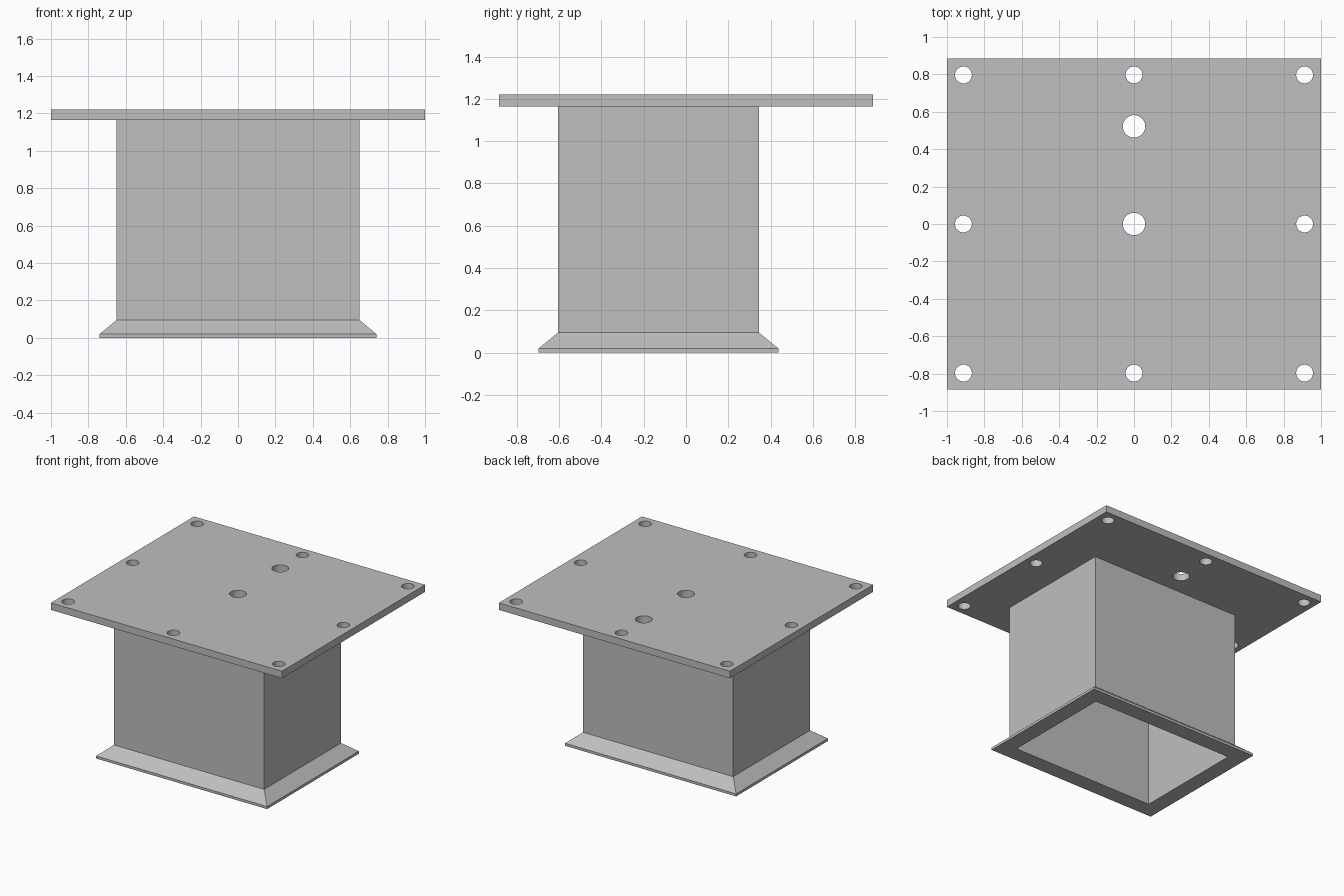
import bpy, bmesh, math

if "Cube" in bpy.data.objects:
    bpy.data.objects.remove(bpy.data.objects["Cube"])

grey = bpy.data.materials.new("plain_grey")
grey.diffuse_color = (0.52, 0.52, 0.52, 1)
grey.use_nodes = True
grey.node_tree.nodes["Principled BSDF"].inputs["Base Color"].default_value = grey.diffuse_color

PLATE_BOTTOM, PLATE_TOP = 1.165, 1.22
DUCT_Y = -0.13  # the duct sits forward of the plate centre


def make_object(name, bm):
    bmesh.ops.recalc_face_normals(bm, faces=bm.faces)
    mesh = bpy.data.meshes.new(name)
    bm.to_mesh(mesh)
    bm.free()
    mesh.materials.append(grey)
    obj = bpy.data.objects.new(name, mesh)
    bpy.context.collection.objects.link(obj)
    return obj


# Hollow rectangular duct with a flared foot: (half x, half y, z) rings
# running up the outside and back down the inside
rings = [(0.74, 0.567, 0), (0.74, 0.567, 0.02), (0.65, 0.475, 0.095),
         (0.65, 0.475, PLATE_BOTTOM), (0.615, 0.44, PLATE_BOTTOM), (0.615, 0.44, 0)]
bm = bmesh.new()
loops = [[bm.verts.new((sx * hx, DUCT_Y + sy * hy, z))
          for sx, sy in ((-1, -1), (1, -1), (1, 1), (-1, 1))]
         for hx, hy, z in rings]
for i, a in enumerate(loops):
    b = loops[(i + 1) % len(loops)]
    for j in range(4):
        k = (j + 1) % 4
        bm.faces.new((a[j], a[k], b[k], b[j]))
make_object("flared_duct", bm)

# Top mounting plate
bm = bmesh.new()
bmesh.ops.create_cube(bm, size=1)
bmesh.ops.scale(bm, verts=bm.verts, vec=(2, 1.77, PLATE_TOP - PLATE_BOTTOM))
bmesh.ops.translate(bm, verts=bm.verts, vec=(0, 0, (PLATE_TOP + PLATE_BOTTOM) / 2))
plate = make_object("mounting_plate", bm)

# Bolt holes around the rim, plus two larger holes on the centre line
holes = [(x, y, 0.045) for x in (-0.912, 0, 0.912) for y in (-0.797, 0, 0.797) if x or y]
holes += [(0, 0, 0.06), (0, 0.522, 0.06)]
bm = bmesh.new()
for x, y, r in holes:
    new = bmesh.ops.create_cone(bm, cap_ends=True, segments=40, radius1=r, radius2=r, depth=0.3)
    bmesh.ops.translate(bm, verts=new["verts"], vec=(x, y, 1.19))
cutter = make_object("hole_cutter", bm)
cutter.hide_render = True
cutter.hide_viewport = True

cut = plate.modifiers.new("holes", "BOOLEAN")
cut.operation = "DIFFERENCE"
cut.solver = "EXACT"
cut.object = cutter

# Apply the cut, drop the cutter, and smooth the hole walls
bpy.context.view_layer.objects.active = plate
plate.select_set(True)
bpy.ops.object.modifier_apply(modifier=cut.name)
bpy.data.objects.remove(cutter)
bpy.ops.object.shade_smooth_by_angle(angle=math.radians(30))
